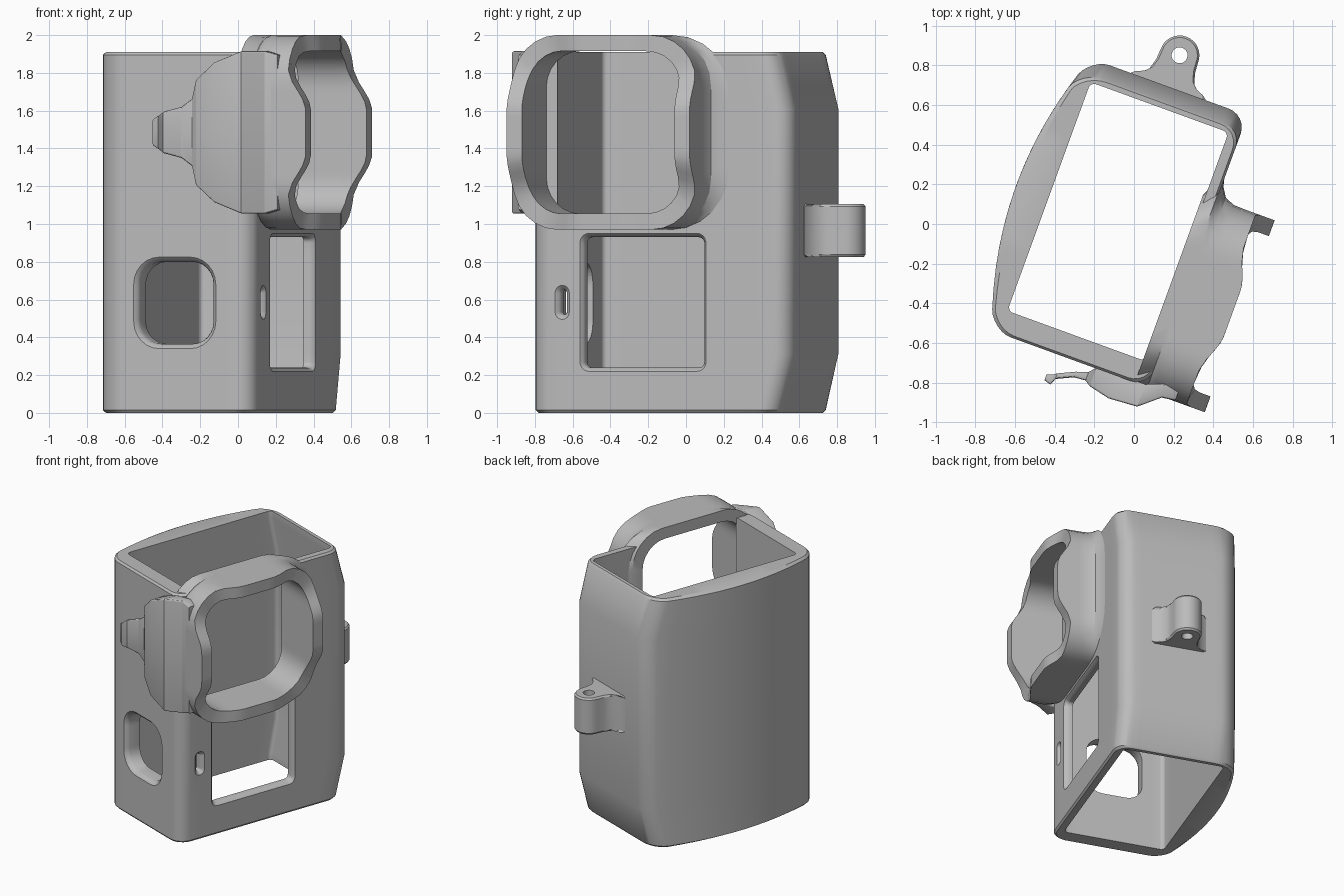
import bpy, bmesh, math

if "Cube" in bpy.data.objects:
    bpy.data.objects.remove(bpy.data.objects["Cube"], do_unlink=True)

TURN = math.radians(-20)      # whole case stands turned about z

grey = bpy.data.materials.new("matte_grey")
grey.use_nodes = True
grey.diffuse_color = (0.5, 0.5, 0.5, 1)
grey.node_tree.nodes["Principled BSDF"].inputs["Base Color"].default_value = (0.5, 0.5, 0.5, 1)


def rrect(x0, x1, y0, y1, r, arc=6, edge=12):
    """Rounded rectangle outline with extra points along the sides."""
    corners = [(x1 - r, y1 - r), (x0 + r, y1 - r), (x0 + r, y0 + r), (x1 - r, y0 + r)]
    pts = []
    for i, (cx, cy) in enumerate(corners):
        for k in range(arc + 1):
            a = math.pi / 2 * (i + k / arc)
            pts.append((cx + r * math.cos(a), cy + r * math.sin(a)))
        nx, ny = corners[(i + 1) % 4]
        a = math.pi / 2 * (i + 1)
        px, py = pts[-1]
        qx, qy = nx + r * math.cos(a), ny + r * math.sin(a)
        for k in range(1, edge):
            t = k / edge
            pts.append((px + (qx - px) * t, py + (qy - py) * t))
    return pts


def loft(name, rings, tube=False):
    """Skin a run of outlines; a tube joins last to first, otherwise ends are capped."""
    bm = bmesh.new()
    vs = [[bm.verts.new(p) for p in ring] for ring in rings]
    n = len(vs[0])
    for i in range(len(vs) if tube else len(vs) - 1):
        a, b = vs[i], vs[(i + 1) % len(vs)]
        for k in range(n):
            j = (k + 1) % n
            bm.faces.new((a[k], a[j], b[j], b[k]))
    if not tube:
        bm.faces.new(vs[0])
        bm.faces.new(vs[-1])
    bmesh.ops.recalc_face_normals(bm, faces=bm.faces)
    mesh = bpy.data.meshes.new(name)
    bm.to_mesh(mesh)
    bm.free()
    mesh.materials.append(grey)
    obj = bpy.data.objects.new(name, mesh)
    obj.rotation_euler.z = TURN
    bpy.context.collection.objects.link(obj)
    return obj


def activate(obj):
    bpy.ops.object.select_all(action='DESELECT')
    obj.select_set(True)
    bpy.context.view_layer.objects.active = obj


def cut(obj, cutter):
    cutter.hide_render = True
    bpy.context.view_layer.update()
    mod = obj.modifiers.new("cut", 'BOOLEAN')
    mod.operation = 'DIFFERENCE'
    mod.solver = 'EXACT'
    mod.object = cutter
    activate(obj)
    bpy.ops.object.modifier_apply(modifier=mod.name)
    bpy.data.objects.remove(cutter, do_unlink=True)


def smooth(obj, angle=30):
    activate(obj)
    bpy.ops.object.shade_smooth_by_angle(angle=math.radians(angle))


def side_ring(u, v0, v1, z0, z1, r):
    return [(u, v, z) for v, z in rrect(v0, v1, z0, z1, r)]


# Sleeve body: bowed left wall, back wall drawn in at top and bottom
def outer_ring(z, inset, back):
    pts = []
    for u, v in rrect(-0.49 + inset, 0.35 - inset, -0.75 + inset, back - inset, 0.1):
        w = min(1, max(0, (-0.39 - u) / 0.1))
        pts.append((u - 0.135 * w * max(0, 1 - ((v + 0.02) / 0.73) ** 2), v, z))
    return pts


def inner_ring(z, back):
    return [(u, v, z) for u, v in rrect(-0.45, 0.29, -0.63, back, 0.03)]


outer = [(0, 0.012, 0.635), (0.015, 0, 0.635), (0.31, 0, 0.71),
         (1.61, 0, 0.71), (1.895, 0, 0.635), (1.91, 0.012, 0.635)]
inner = [(1.91, 0.597), (1.86, 0.597), (1.6, 0.65), (0.31, 0.65), (0.05, 0.597), (0, 0.597)]
body = loft("case_body", [outer_ring(*s) for s in outer] + [inner_ring(*s) for s in inner], True)


# Openings, with softly flared mouths
def right_cutter(v0, v1, z0, z1, r, flare):
    steps = [(0.4, 1.3), (0.35, 1), (0.335, 0.3), (0.32, 0), (0.2, 0)]
    return loft("cutter", [side_ring(u, v0 - flare * f, v1 + flare * f, z0 - flare * f,
                                     z1 + flare * f, r + flare * f) for u, f in steps])


cut(body, right_cutter(-0.45, 0.22, 0.24, 0.93, 0.03, 0.02))
cut(body, right_cutter(-0.585, -0.555, 0.52, 0.65, 0.014, 0.025))
cut(body, loft("cutter", [side_ring(u, -0.71, 0.2, 1.03, 1.94, 0.22) for u in (0.28, 0.45)]))
front_steps = [(-0.8, 0.04), (-0.75, 0.025), (-0.735, 0.008), (-0.715, 0), (-0.55, 0)]
cut(body, loft("cutter", [[(u, v, z) for u, z in rrect(-0.29 - f, 0.123 + f, 0.365 - f, 0.8 + f, 0.12 + f)]
                          for v, f in front_steps]))
smooth(body)

# Lens collar with a wavy front rim
CV, CZ = -0.255, 1.485


def ease(t):
    t = min(1, max(0, (0.34 - t) / 0.22))
    return t * t * (3 - 2 * t)


def rim(half, r):
    return [(0.56 + 0.1 * ease(abs(z - CZ)) + 0.06 * ease(abs(v - CV)), v, z)
            for _, v, z in side_ring(0, CV - half, CV + half, CZ - half, CZ + half, r)]


neck = [(0.277, 0.26, 0.25), (0.345, 0.39, 0.34), (0.36, 0.33, 0.3), (0.39, 0.283, 0.27),
        (0.44, 0.262, 0.25), (0.5, 0.26, 0.25)]
rings = [side_ring(u, -0.77, v1, CZ - 0.515, CZ + 0.515, r) for u, v1, r in neck]
rings += [rim(0.515, 0.25), rim(0.43, 0.19)]
rings += [side_ring(u, CV - 0.43, CV + 0.43, CZ - 0.43, CZ + 0.43, 0.19) for u in (0.5, 0.277)]
smooth(loft("lens_collar", rings, True))

# Front latch: curled pull tab growing into a faceted block
latch = [(-0.155, -0.895, -0.865, 0.07), (-0.12, -0.905, -0.85, 0.09), (-0.105, -0.87, -0.84, 0.11),
         (-0.02, -0.83, -0.80, 0.135), (0.04, -0.825, -0.78, 0.18), (0.07, -0.845, -0.745, 0.28),
         (0.18, -0.87, -0.74, 0.37), (0.33, -0.86, -0.74, 0.43), (0.43, -0.775, -0.70, 0.43),
         (0.5, -0.765, -0.70, 0.41)]
smooth(loft("front_latch", [[(u, v, z) for v, z in rrect(v0, v1, CZ - h, CZ + h, 0.012, 3, 2)]
                            for u, v0, v1, h in latch]), 20)

# Lanyard lug on the back
LU, LV = -0.075, 0.878
half = [(0.2, 0.69), (0.2, 0.712), (0.155, 0.73), (0.12, 0.765), (0.104, 0.82)]
arc = [(0.1 * math.cos(math.pi * k / 16), LV + 0.1 * math.sin(math.pi * k / 16)) for k in range(17)]
outline = half + arc + [(-x, y) for x, y in reversed(half)]
lug = loft("lanyard_lug", [[(LU + x * s, LV + (y - LV) * s, z) for x, y in outline]
                           for z, s in ((0.825, 0.9), (0.838, 1), (1.092, 1), (1.105, 0.9))])
cut(lug, loft("cutter", [[(u, v, z) for u, v in rrect(LU - 0.04, LU + 0.04, LV - 0.04, LV + 0.04, 0.039, 6, 1)]
                         for z in (0.7, 1.2)]))
smooth(lug)
